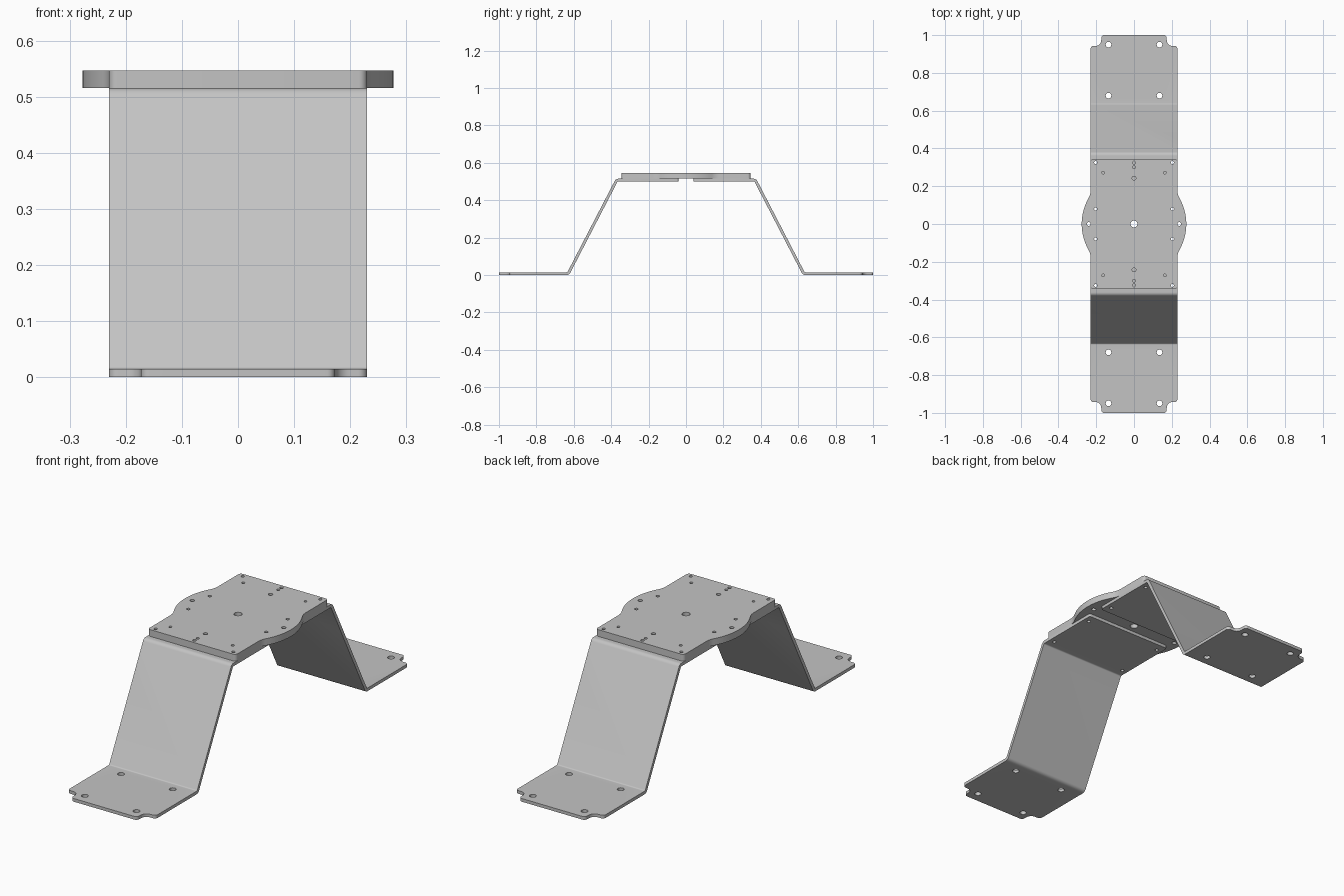
import bpy, bmesh
from math import atan2, cos, sin, pi, sqrt, tan, radians
from mathutils import Vector, Matrix

if "Cube" in bpy.data.objects:
    bpy.data.objects.remove(bpy.data.objects["Cube"], do_unlink=True)

metal = bpy.data.materials.new("grey_metal")
metal.use_nodes = True
GREY = (0.55, 0.55, 0.55, 1)
metal.diffuse_color = GREY
metal.node_tree.nodes["Principled BSDF"].inputs["Base Color"].default_value = GREY


def rounded(corners, steps=6):
    """Closed outline from (x, y, radius) corners, each filleted."""
    out = []
    for i, (x, y, r) in enumerate(corners):
        p = Vector((x, y))
        if r == 0:
            out.append(p)
            continue
        a = (Vector(corners[i - 1][:2]) - p).normalized()
        b = (Vector(corners[(i + 1) % len(corners)][:2]) - p).normalized()
        half = a.angle(b) / 2
        centre = p + (a + b).normalized() * (r / sin(half))
        start, end = p + a * (r / tan(half)) - centre, p + b * (r / tan(half)) - centre
        a0 = atan2(start.y, start.x)
        turn = (atan2(end.y, end.x) - a0 + pi) % (2 * pi) - pi
        for k in range(steps + 1):
            t = a0 + turn * k / steps
            out.append(centre + Vector((cos(t), sin(t))) * r)
    return out


def make_object(name, bm):
    bmesh.ops.recalc_face_normals(bm, faces=bm.faces)
    mesh = bpy.data.meshes.new(name)
    bm.to_mesh(mesh)
    bm.free()
    mesh.materials.append(metal)
    obj = bpy.data.objects.new(name, mesh)
    bpy.context.collection.objects.link(obj)
    return obj


def prism(name, points, place, depth):
    """Extrude a flat outline; place maps its 2D points into space."""
    bm = bmesh.new()
    face = bm.faces.new([bm.verts.new(place(p)) for p in points])
    new = bmesh.ops.extrude_face_region(bm, geom=[face])["geom"]
    verts = [v for v in new if isinstance(v, bmesh.types.BMVert)]
    bmesh.ops.translate(bm, verts=verts, vec=depth)
    return make_object(name, bm)


def drills(name, holes):
    """Upright cylinders for every (x, y, radius)."""
    bm = bmesh.new()
    for x, y, r in holes:
        bmesh.ops.create_cone(bm, cap_ends=True, segments=20, radius1=r, radius2=r,
                              depth=3, matrix=Matrix.Translation((x, y, 0)))
    return make_object(name, bm)


def boolean(obj, cutter, operation):
    mod = obj.modifiers.new("cut", "BOOLEAN")
    mod.operation, mod.object, mod.solver = operation, cutter, "EXACT"
    activate(obj)
    bpy.ops.object.modifier_apply(modifier=mod.name)
    bpy.data.objects.remove(cutter, do_unlink=True)


def activate(obj):
    bpy.ops.object.select_all(action="DESELECT")
    obj.select_set(True)
    bpy.context.view_layer.objects.active = obj


def smooth(obj):
    activate(obj)
    bpy.ops.object.shade_smooth_by_angle(angle=radians(30))


HALF = 0.23          # half width of the sheet
SHEET = 0.015        # sheet thickness
PLATE_Z, TOP_Z = 0.515, 0.547

# Top plate: rectangle with a round bulge on each side, blended by fillets
R, blend, end = 0.277, 0.08, 0.345
yc = sqrt((R + blend) ** 2 - (HALF + blend) ** 2)
a_join = atan2(yc, HALF + blend)
side = []
for k in range(9):
    t = pi + a_join * k / 8
    side.append((HALF + blend + blend * cos(t), -(yc + blend * sin(t)) * -1))
bulge = [(R * cos(a_join * k / 12), R * sin(a_join * k / 12)) for k in range(12)]
upper = bulge + side[::-1]
right = [(x, -y, 0) for x, y in upper[:0:-1]] + [(x, y, 0) for x, y in upper]
half_outline = [(HALF, -end, 0.015)] + right + [(HALF, end, 0.015)]
outline = rounded(half_outline + [(-x, -y, r) for x, y, r in half_outline])
plate = prism("top_plate", outline, lambda p: (p.x, p.y, PLATE_Z),
              (0, 0, TOP_Z - PLATE_Z))

mounts = [(0.203, 0.325, 0.008), (0.203, 0.08, 0.008)]
quarter = mounts + [(0.163, 0.272, 0.007)]
holes = [(sx * x, sy * y, r) for x, y, r in quarter for sx in (1, -1) for sy in (1, -1)]
holes += [(0, s * y, r) for y, r in ((0.325, 0.008), (0.3, 0.007), (0.243, 0.01))
          for s in (1, -1)]
holes += [(0.24, 0, 0.01), (-0.24, 0, 0.01), (0, 0, 0.018)]
boolean(plate, drills("plate_drills", holes), "DIFFERENCE")
smooth(plate)

# Bracket: bent sheet section running foot, slope, top flange
foot_bend, top_bend, tip, inner = 0.625, 0.375, 1.0, 0.04
slope = atan2(PLATE_Z - SHEET, foot_bend - top_bend)
shift = SHEET * tan(slope / 2)       # mitre offset of the parallel face
section = rounded([
    (tip, 0, 0), (tip, SHEET, 0),
    (foot_bend + shift, SHEET, 0.008),
    (top_bend, PLATE_Z, 0.022),
    (inner, PLATE_Z, 0), (inner, PLATE_Z - SHEET, 0),
    (top_bend - shift, PLATE_Z - SHEET, 0.008),
    (foot_bend, 0, 0.022)])
bracket = prism("rear_bracket", section, lambda p: (-HALF, p.x, p.y), (2 * HALF, 0, 0))

# Trim to the blank shape with notched foot corners
blank_half = [(HALF, inner, 0.01), (HALF, 0.943, 0.016),
              (0.175, 0.943, 0.028), (0.172, tip, 0.014)]
blank = rounded(blank_half + [(-x, y, r) for x, y, r in blank_half[::-1]])
trim = prism("bracket_blank", blank, lambda p: (p.x, p.y, -0.1), (0, 0, 1))
boolean(bracket, trim, "INTERSECT")
bolts = mounts + [(0.135, 0.95, 0.015), (0.135, 0.68, 0.015)]
boolean(bracket, drills("bracket_drills", [(s * x, y, r) for x, y, r in bolts
                                           for s in (1, -1)]), "DIFFERENCE")
smooth(bracket)

# Matching bracket at the other end
front = bracket.copy()
front.name = "front_bracket"
front.rotation_euler.z = pi
bpy.context.collection.objects.link(front)
